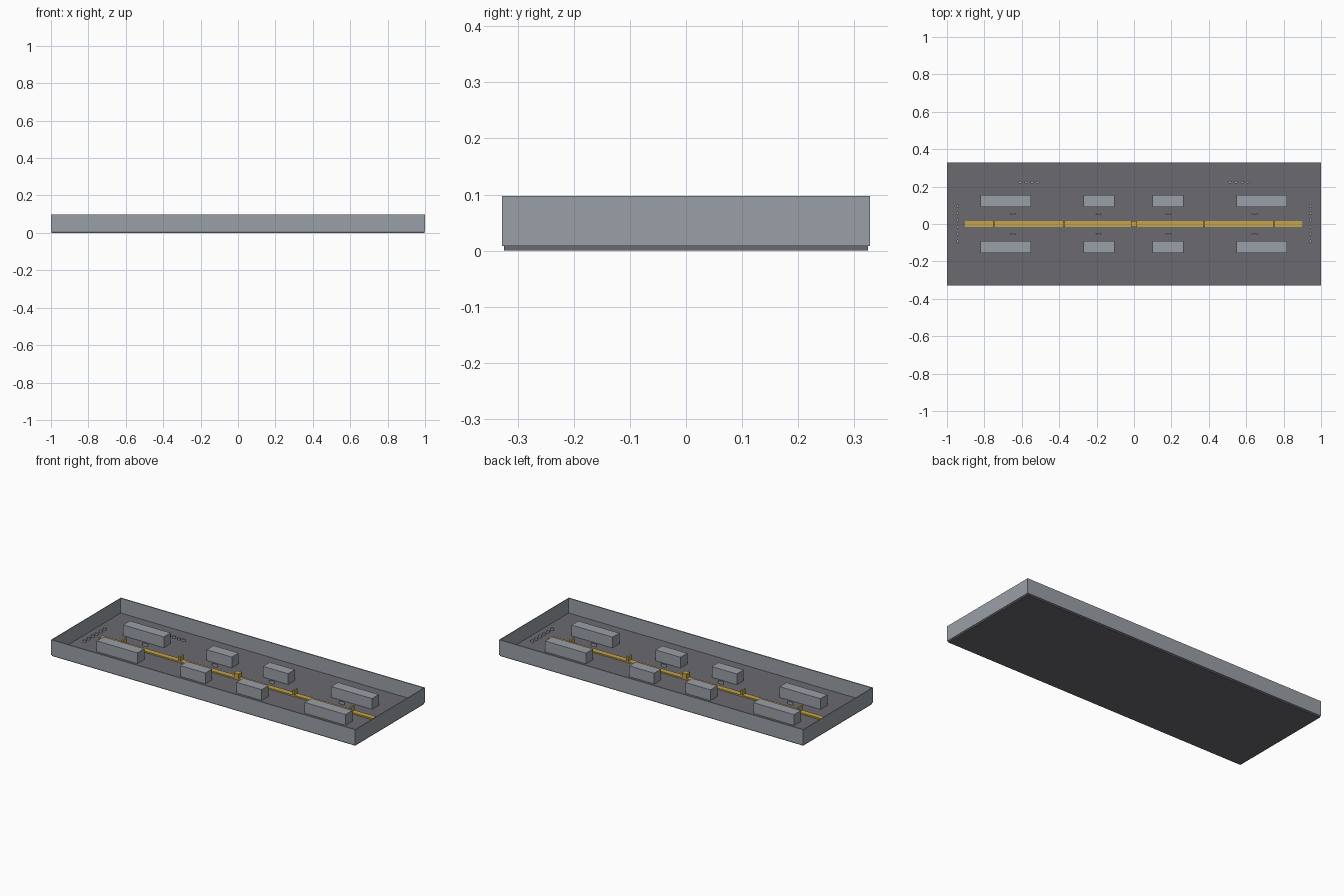
import bpy, bmesh, math

if "Cube" in bpy.data.objects:
    bpy.data.objects.remove(bpy.data.objects["Cube"])


def material(name, rgb):
    m = bpy.data.materials.new(name)
    m.diffuse_color = (*rgb, 1)
    m.use_nodes = True
    m.node_tree.nodes["Principled BSDF"].inputs["Base Color"].default_value = m.diffuse_color
    return m


STEEL = material("light_steel", (0.323, 0.352, 0.392))
DARK = material("dark_grey", (0.144, 0.144, 0.162))
GOLD = material("gold", (0.56, 0.37, 0.07))


def finish(name, bm, mat):
    me = bpy.data.meshes.new(name)
    bm.to_mesh(me)
    bm.free()
    me.materials.append(mat)
    ob = bpy.data.objects.new(name, me)
    bpy.context.collection.objects.link(ob)
    return ob


def box(name, x0, x1, y0, y1, z0, z1, mat):
    bm = bmesh.new()
    bmesh.ops.create_cube(bm, size=1)
    for v in bm.verts:
        v.co = (x1 if v.co.x > 0 else x0,
                y1 if v.co.y > 0 else y0,
                z1 if v.co.z > 0 else z0)
    return finish(name, bm, mat)


def stud(name, x, y, z0, h, rx, ry, mat):
    bm = bmesh.new()
    bmesh.ops.create_cone(bm, cap_ends=True, segments=12, radius1=1, radius2=1, depth=1)
    for v in bm.verts:
        v.co = (x + v.co.x * rx, y + v.co.y * ry, z0 + (v.co.z + 0.5) * h)
    return finish(name, bm, mat)


FLOOR = 0.009

# Floor slab
box("floor_slab", -0.997, 0.997, -0.324, 0.324, 0, FLOOR, DARK)

# Thin perimeter walls
for s, side in ((-1, "front"), (1, "back")):
    box(side + "_wall", -1, 1, *sorted((s * 0.328, s * 0.321)), 0.008, 0.097, STEEL)
for s, side in ((-1, "left"), (1, "right")):
    box(side + "_wall", *sorted((s * 1.0, s * 0.996)), -0.321, 0.321, 0.008, 0.097, STEEL)

# Two mirrored rows of room blocks and the small seats before them
for s in (-1, 1):
    for x0, x1 in ((-0.82, -0.552), (-0.27, -0.105), (0.1, 0.265), (0.548, 0.817)):
        box("room_block", x0, x1, *sorted((s * 0.092, s * 0.156)), FLOOR, 0.073, STEEL)
    for x in (-0.648, -0.19, 0.185, 0.645):
        stud("seat", x, s * 0.054, FLOOR, 0.016, 0.018, 0.004, STEEL)

# Central gold strip with raised markers
box("centre_strip", -0.903, 0.897, -0.016, 0.016, FLOOR, 0.017, GOLD)
for x in (-0.75, -0.375, 0, 0.375, 0.75):
    w = 0.015 if x == 0 else 0.005
    box("strip_marker", x - w, x + w, -0.017, 0.017, FLOOR, 0.045, GOLD)

# Rows of small studs at the ends and near the back
for s in (-1, 1):
    for i in range(6):
        stud("end_stud", s * 0.944, 0.002 + (i - 2.5) * 0.0375, FLOOR, 0.012, 0.009, 0.008, STEEL)
    for i in range(4):
        stud("back_stud", s * 0.561 + (i - 1.5) * 0.032, 0.224, FLOOR, 0.012, 0.01, 0.007, STEEL)
